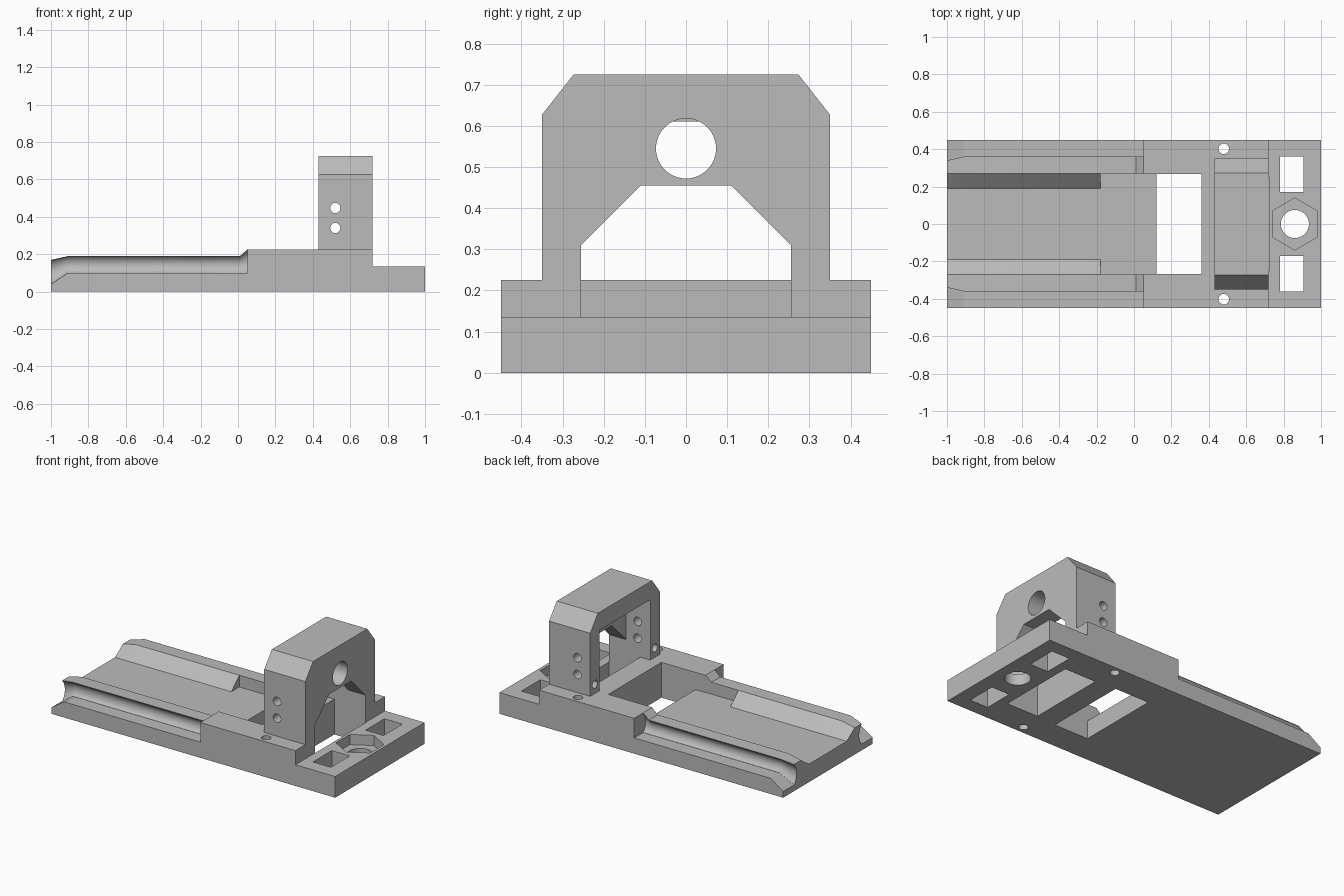
import bpy, bmesh
from math import cos, sin, radians, pi
from mathutils import Matrix, Vector

cube = bpy.data.objects.get("Cube")
if cube:
    bpy.data.objects.remove(cube, do_unlink=True)

grey = bpy.data.materials.new("plain grey")
grey.use_nodes = True
grey.diffuse_color = (0.5, 0.5, 0.5, 1)
grey.node_tree.nodes["Principled BSDF"].inputs["Base Color"].default_value = (0.5, 0.5, 0.5, 1)

FLOOR = 0.115      # tray floor height
RAIL = 0.19        # rail top height
DECK = 0.225       # raised deck height
STEP = 0.135       # end block height


def loft(name, rings):
    """Skin equal-length rings of points and cap both ends."""
    bm = bmesh.new()
    loops = [[bm.verts.new(p) for p in ring] for ring in rings]
    n = len(loops[0])
    for a, b in zip(loops, loops[1:]):
        for i in range(n):
            j = (i + 1) % n
            bm.faces.new((a[i], a[j], b[j], b[i]))
    bm.faces.new(loops[0])
    bm.faces.new(loops[-1])
    bmesh.ops.recalc_face_normals(bm, faces=bm.faces)
    mesh = bpy.data.meshes.new(name)
    bm.to_mesh(mesh)
    bm.free()
    mesh.materials.append(grey)
    ob = bpy.data.objects.new(name, mesh)
    bpy.context.collection.objects.link(ob)
    return ob


def box(x0, x1, y0, y1, z0, z1):
    corners = [(x0, y0), (x1, y0), (x1, y1), (x0, y1)]
    return loft("cutter", [[(x, y, z) for x, y in corners] for z in (z0, z1)])


def rod(start, end, r, sides=32, turn=0.0):
    """Prism or cylinder between two points."""
    start, end = Vector(start), Vector(end)
    rot = (end - start).to_track_quat('Z', 'Y')
    ring = [rot @ Vector((r * cos(turn + 2 * pi * i / sides),
                          r * sin(turn + 2 * pi * i / sides), 0)) for i in range(sides)]
    return loft("cutter", [[p + c for p in ring] for c in (start, end)])


def cut(ob, cutters):
    for c in cutters:
        c.hide_render = True
        mod = ob.modifiers.new("cut", 'BOOLEAN')
        mod.operation, mod.solver, mod.object = 'DIFFERENCE', 'EXACT', c
        with bpy.context.temp_override(object=ob, active_object=ob):
            bpy.ops.object.modifier_apply(modifier=mod.name)
        bpy.data.objects.remove(c, do_unlink=True)


def tray_ring(x, foot, ledge=0.10, top=RAIL, inset=0.0):
    """Cross-section: ledges, grooved rails and the floor between them."""
    groove = []
    for i in range(13):
        a = radians(240 - 10 * i)
        z = 0.145 + 0.05 * sin(a)
        t = (z - 0.102) / 0.087
        groove.append((0.385 + 0.05 * cos(a) - inset, ledge + 0.001 + t * (top - ledge - 0.003)))
    half = [(0.45, 0), (0.45, ledge), (0.36 - inset, ledge)] + groove
    half += [(0.36 - inset, top), (0.27, top), (foot, FLOOR)]
    return [(x, y, z) for y, z in half] + [(x, -y, z) for y, z in reversed(half)]


# Tray with sloped inner rail flanks and a tapered lead-in
tray = loft("slide_tray", [tray_ring(-1, 0.19, 0.04, 0.17, 0.02),
                           tray_ring(-0.91, 0.19), tray_ring(-0.18, 0.19)])

# Straight-walled tray section, rail tops ramping up to the deck
inner = loft("inner_tray", [tray_ring(-0.18, 0.27), tray_ring(0.01, 0.27),
                            tray_ring(0.05, 0.27, top=DECK)])

# Stepped base
profile = [(0.05, 0), (1, 0), (1, STEP), (0.72, STEP), (0.72, DECK), (0.05, DECK)]
base = loft("stepped_base", [[(x, y, z) for x, z in profile] for y in (-0.45, 0.45)])
cutters = [
    box(0, 0.2, -0.267, 0.267, FLOOR, 0.3),            # tray floor runs in
    box(0.12, 0.36, -0.267, 0.267, -0.1, 0.3),         # open window
    box(0.50, 0.721, -0.255, 0.255, -0.1, 0.3),        # slot below the arch
    rod((0.86, 0, 0.07), (0.86, 0, 0.2), 0.139, 6, pi / 6),   # hex pocket
    rod((0.86, 0, -0.1), (0.86, 0, 0.2), 0.075, 48),
]
# Point the hexagon corners along y whatever the prism's own roll
hexagon = cutters[3]
if max(v.co.y for v in hexagon.data.vertices) < 0.13:
    spin = Matrix.Translation((0.86, 0, 0)) @ Matrix.Rotation(pi / 6, 4, 'Z')
    hexagon.data.transform(spin @ Matrix.Translation((-0.86, 0, 0)))
for s in (-1, 1):
    y0, y1 = sorted((0.17 * s, 0.36 * s))
    cutters.append(box(0.78, 0.907, y0, y1, -0.1, 0.2))
    cutters.append(rod((0.48, 0.402 * s, -0.1), (0.48, 0.402 * s, 0.3), 0.028))
cut(base, cutters)

# Upright arch
half = [(0.255, DECK), (0.35, DECK), (0.35, 0.627), (0.273, 0.725)]
opening = [(0.11, 0.455), (0.255, 0.31)]
outline = half + [(-y, z) for y, z in reversed(half)]
outline += [(-y, z) for y, z in reversed(opening)] + opening
arch = loft("upright_arch", [[(x, y, z) for y, z in outline] for x in (0.43, 0.72)])
cutters = [
    box(0.40, 0.60, -0.2549, 0.2549, 0.2, 0.61),       # cavity behind the end wall
    rod((0.5, 0, 0.545), (0.8, 0, 0.545), 0.073, 64),  # round bore
]
for z in (0.34, 0.447):                                # side wall holes
    cutters.append(rod((0.52, -0.5, z), (0.52, 0.5, z), 0.027))
for s in (-1, 1):                                      # blind holes in the legs
    cutters.append(rod((0.40, 0.303 * s, 0.285), (0.60, 0.303 * s, 0.285), 0.025))
cut(arch, cutters)

# Smooth the curved walls, keep edges crisp
for ob in (tray, inner, base, arch):
    bpy.ops.object.select_all(action='DESELECT')
    ob.select_set(True)
    bpy.context.view_layer.objects.active = ob
    bpy.ops.object.shade_smooth_by_angle(angle=radians(25))
